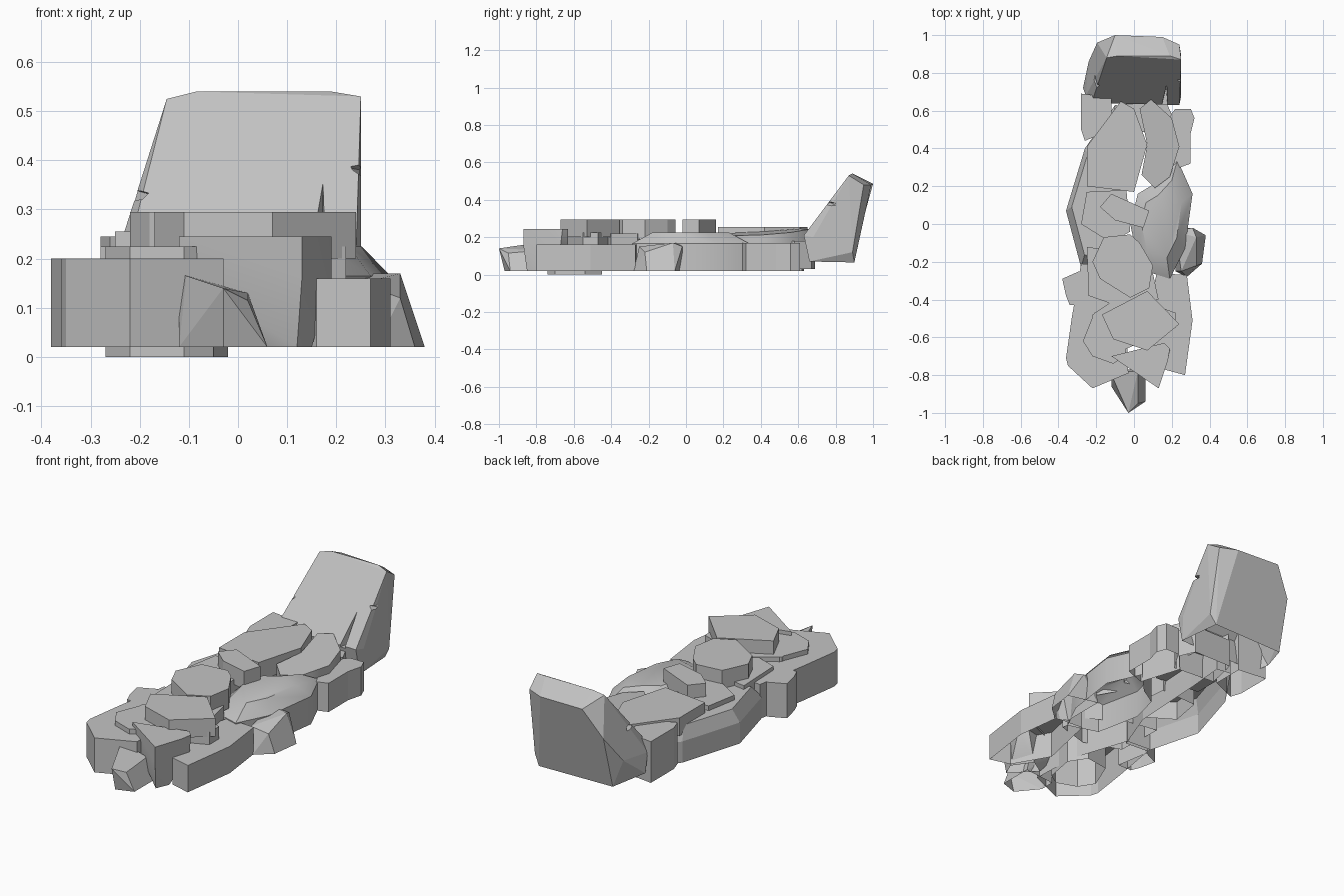
import bpy
import bmesh
from mathutils import Vector

default_cube = bpy.data.objects.get("Cube")
if default_cube:
    bpy.data.objects.remove(default_cube, do_unlink=True)

# One stone colour for everything
stone_grey = bpy.data.materials.new("stone_grey")
stone_grey.use_nodes = True
colour = (0.55, 0.55, 0.55, 1)
stone_grey.diffuse_color = colour
stone_grey.node_tree.nodes["Principled BSDF"].inputs["Base Color"].default_value = colour
hollow_stones = []


def finish(name, bm):
    """Turn a bmesh into a named stone object."""
    bmesh.ops.recalc_face_normals(bm, faces=bm.faces)
    mesh = bpy.data.meshes.new(name)
    bm.to_mesh(mesh)
    bm.free()
    mesh.materials.append(stone_grey)
    obj = bpy.data.objects.new(name, mesh)
    bpy.context.collection.objects.link(obj)
    return obj


def activate(obj):
    bpy.ops.object.select_all(action="DESELECT")
    obj.select_set(True)
    bpy.context.view_layer.objects.active = obj


def soften(obj):
    activate(obj)
    bpy.ops.object.shade_smooth_by_angle(angle=0.7)


def slab(name, outline, low, high, shoulder=0, inset=1, tilt=(0, 0), smooth=False, hollow=True):
    """Stone from a plan outline in hundredths: foot ring, shoulder ring, smaller top ring.
    tilt slopes the upper rings along x and y."""
    bm = bmesh.new()
    points = [Vector(p) / 100 for p in outline]
    centre = sum(points, Vector((0, 0))) / len(points)
    levels = [(low / 100, 1)]
    if shoulder:
        levels.append(((high - shoulder) / 100, 1))
    levels.append((high / 100, inset))
    rings = []
    for level, (z, scale) in enumerate(levels):
        ring = []
        for p in points:
            d = (p - centre) * scale
            slope = d.dot(Vector(tilt)) if level else 0
            ring.append(bm.verts.new((centre.x + d.x, centre.y + d.y, z + slope)))
        rings.append(ring)
    count = len(points)
    for a, b in zip(rings, rings[1:]):
        for i in range(count):
            j = (i + 1) % count
            bm.faces.new((a[i], a[j], b[j], b[i]))
    bm.faces.new(rings[0])
    bm.faces.new(rings[-1])
    obj = finish(name, bm)
    if hollow:
        hollow_stones.append(obj)
    if smooth:
        soften(obj)


def boulder(name, points):
    """Faceted stone wrapped around corner points in hundredths."""
    bm = bmesh.new()
    verts = [bm.verts.new(Vector(p) / 100) for p in points]
    hull = bmesh.ops.convex_hull(bm, input=verts)
    spare = [g for g in hull["geom_interior"] if isinstance(g, bmesh.types.BMVert)]
    bmesh.ops.delete(bm, geom=spare, context="VERTS")
    bmesh.ops.dissolve_limit(bm, angle_limit=0.08, verts=bm.verts, edges=bm.edges)
    return finish(name, bm)


# Ground layer of edging stones
slab("left_front_base", [(-28, -21), (-33, -50), (-36, -71), (-35, -75), (-22, -87),
                         (-3, -79), (-4, -52), (-14, -22)], 2, 20)
slab("right_front_base", [(12, -26), (28, -27), (31, -51), (27, -80), (16, -77), (5, -58)],
     2, 16)
slab("left_middle_base", [(-36, 7), (-28, -23), (-15, -24), (-6, 0), (-4, 40), (-2, 62),
                          (-10, 63), (-26, 40)], 2, 20, shoulder=7, inset=0.85)
slab("right_middle_stone", [(2, 16), (12, 22), (23, 34), (31, 16), (27, -13), (19, -29),
                            (3, -24), (-2, 0)], 2, 22.5, shoulder=6, inset=0.65, smooth=True)
slab("right_rear_block", [(19, 28), (30, 32), (30, 48), (32, 56), (30, 61), (22, 61), (12, 50)],
     2, 17)
slab("rear_middle_block", [(-10, 50), (14, 48), (20, 58), (16, 67), (-6, 67)], 3, 18)
slab("left_rear_block", [(-28, 50), (-26, 44), (-12, 50), (-12, 67), (-28, 69)], 3, 24.5)
slab("left_chip", [(-38, -29), (-29, -25), (-26, -43), (-34, -43), (-36, -38)], 2, 20)
slab("under_stone", [(-27, -62), (-21, -47), (-8, -45), (-2, -54), (-5, -70), (-11, -74),
                     (-22, -70)], 0, 22.5)
slab("middle_cross_stone", [(-25, -12), (-8, -15), (10, -26), (13, -40), (-4, -45), (-24, -38)],
     8, 22)
slab("centre_left_stone", [(-28, 0), (-25, 17), (-4, 18), (-2, -4), (-12, -10)], 10, 22.5)

# Slanted wedge on the right, pointed stone and tapering stone at the foot end
hollow_stones.append(boulder("right_wedge", [
    (22, -2, 2), (38, -6, 2), (36, -21, 2), (28, -28, 2), (22, -25, 2),
    (22, -4, 17), (31, -2, 15), (33, -7, 17), (33, -22, 12), (25, -25, 15)]))
hollow_stones.append(boulder("front_tip_stone", [
    (-12, -78, 2), (-12, -86, 2), (-3, -97, 2), (6, -94, 2), (6, -76, 2),
    (-12, -78, 17), (-10.5, -83, 16.5), (-3, -100, 14), (2, -95, 11.5), (2, -78, 13)]))
front_cap = boulder("front_cap", [
    (-12, -70, 24.5), (-2, -69, 24.5), (16, -63, 24.5), (19, -66, 24.5), (18, -72, 24.5),
    (13, -87, 24.5), (-12, -70, 17), (16, -63, 17), (19, -67, 16), (13, -87, 16),
    (0, -73, 2), (12, -85, 2), (15, -78, 2), (8, -68, 2)])
soften(front_cap)
hollow_stones.append(front_cap)

# Upper layer of flat capping stones
slab("pentagon_cap", [(-17, -48), (7, -35.5), (24, -53), (7, -67), (-11, -61)], 20, 29.5)
slab("pentagon_underlay", [(-22, -48), (-6, -37), (22, -47), (22, -55), (-4, -66), (-20, -61)],
     15, 22.5)
slab("hexagon_cap", [(-22, -20), (-16, -7), (-2, -5.5), (3, -10), (10, -22), (8, -34),
                     (-2, -39), (-18, -29)], 19, 29.5)
slab("small_cap", [(-18, 9), (-12, 16), (8, 7), (5, -2), (-10, 2)], 20, 29.5)
slab("left_long_cap", [(-25, 20), (-25, 41), (-7, 65), (0, 61), (7, 42), (0, 17)], 16, 25.5,
     hollow=False)
slab("right_long_cap", [(3, 61), (9, 66), (20, 56), (24, 41), (19, 25), (11, 19), (4, 26), (7, 42)],
     13, 22.5, tilt=(-0.1, 0.06), smooth=True)

# Leaning headstone
headstone = boulder("headstone", [
    (-23, 66, 7), (24, 66, 7), (-22.5, 64, 21), (24, 63, 21), (25, 68, 20),
    (-14.5, 88, 52.5), (-8.5, 89, 54), (19, 89, 54), (25, 87, 53), (25, 89, 12),
    (-19.5, 96, 34), (-10, 100, 48.5), (15, 99, 48), (24, 95, 48),
    (-20, 89, 6.5), (22, 90, 6.5), (-27, 72, 9), (-25.5, 68, 18), (-24, 86, 20)])
hollow_stones.append(headstone)


def chip(target, points):
    """Knock a small sharp notch out of a stone."""
    cutter = boulder("chip_cutter", points)
    cutter.hide_render = True
    cut = target.modifiers.new("chip", "BOOLEAN")
    cut.object = cutter
    cut.operation = "DIFFERENCE"
    activate(target)
    bpy.ops.object.modifier_apply(modifier=cut.name)
    bpy.data.objects.remove(cutter, do_unlink=True)


# Notches on both front edges of the headstone and a crack low on its face
chip(headstone, [(30, 66, 43), (30, 66, 34), (22.5, 77, 38.5), (30, 88, 37), (30, 88, 33)])
chip(headstone, [(-28, 66, 37), (-28, 66, 31), (-16, 75, 32.5), (-28, 84, 36), (-28, 84, 31)])
chip(headstone, [(14, 60, 20), (18, 60, 20), (18, 66, 34), (17.3, 74, 36), (17, 72, 20)])

# Hollow stones are open underneath
for stone in hollow_stones:
    bm = bmesh.new()
    bm.from_mesh(stone.data)
    undersides = [f for f in bm.faces
                  if f.normal.z < -0.9 and f.calc_center_median().z < 0.21]
    bmesh.ops.delete(bm, geom=undersides, context="FACES")
    bm.to_mesh(stone.data)
    bm.free()
